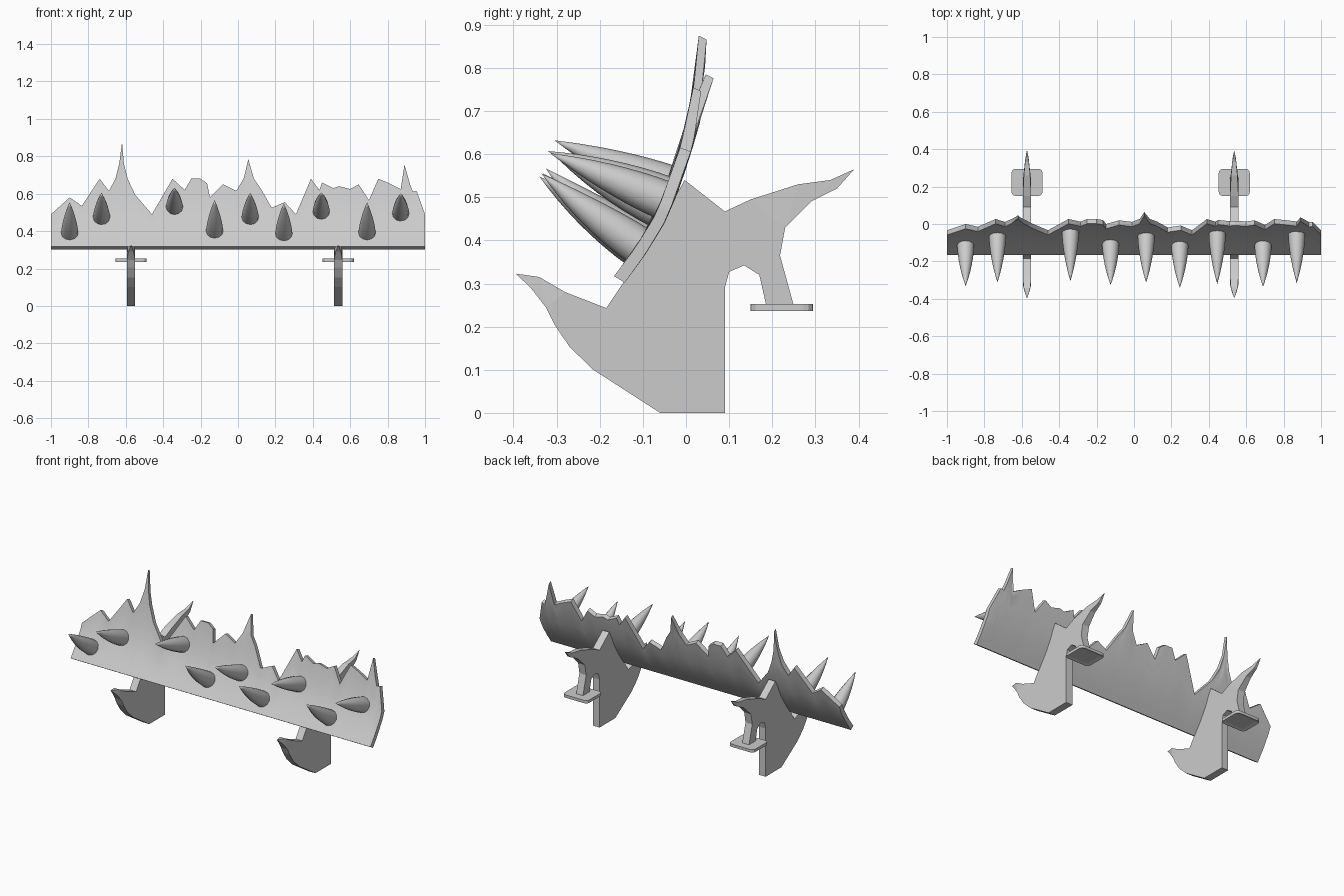
import bpy, bmesh, math
from mathutils import Vector

if "Cube" in bpy.data.objects:
    bpy.data.objects.remove(bpy.data.objects["Cube"])


def finish(bm, name, smooth=None):
    bmesh.ops.recalc_face_normals(bm, faces=bm.faces[:])
    me = bpy.data.meshes.new(name)
    bm.to_mesh(me)
    bm.free()
    ob = bpy.data.objects.new(name, me)
    bpy.context.collection.objects.link(ob)
    if smooth:
        bpy.ops.object.select_all(action='DESELECT')
        ob.select_set(True)
        bpy.context.view_layer.objects.active = ob
        bpy.ops.object.shade_smooth_by_angle(angle=math.radians(smooth))
    return ob


# Front surface of the curved plate: (z, y)
CURVE = [(.317, -.167), (.38, -.12), (.45, -.076), (.52, -.045), (.61, -.015),
         (.69, .004), (.755, .017), (.79, .025), (.88, .03)]


def plate_y(z):
    for (z0, y0), (z1, y1) in zip(CURVE, CURVE[1:]):
        if z <= z1:
            return y0 + (y1 - y0) * (z - z0) / (z1 - z0)
    return CURVE[-1][1]


def plate_normal(z):
    slope = (plate_y(z + .05) - plate_y(z - .04)) / .09
    return Vector((0, -1, slope)).normalized()


# Jagged plate: columns following the torn top edge (x, z)
EDGE = [(-1, .49), (-.9, .58), (-.835, .535), (-.74, .68), (-.69, .615), (-.655, .68),
        (-.635, .76), (-.62, .875), (-.61, .76), (-.59, .68), (-.55, .595), (-.46, .49),
        (-.35, .68), (-.285, .62), (-.25, .68), (-.2, .68), (-.165, .655), (-.15, .58),
        (-.08, .65), (-.01, .615), (.03, .68), (.055, .785), (.085, .68), (.12, .63),
        (.18, .525), (.25, .555), (.31, .49), (.39, .68), (.435, .62), (.45, .66),
        (.51, .63), (.54, .64), (.6, .625), (.645, .65), (.7, .565), (.75, .68),
        (.81, .655), (.87, .625), (.89, .755), (.92, .65), (.935, .61), (.955, .615), (1, .49)]
ROWS = 9
bm = bmesh.new()
loops = []
for x, top in EDGE:
    front, back = [], []
    for i in range(ROWS + 1):
        t = i / ROWS
        z = .317 + (top - .317) * t
        y = plate_y(z)
        if abs(x - .055) < .01:          # this peak leans backwards
            y += .022 * t ** 6
        front.append(bm.verts.new((x, y, z)))
        thick = .025 if z < .7 else .018
        back.append(bm.verts.new((x, y + thick, z - .015 + .006 * t)))
    loops.append(front + back[::-1])
for a, b in zip(loops, loops[1:]):
    n = len(a)
    for i in range(n):
        j = (i + 1) % n
        bm.faces.new((a[i], b[i], b[j], a[j]))
bm.faces.new(loops[0])
bm.faces.new(loops[-1])
finish(bm, "jagged_plate", 25)


# Curved horns: x, base height, tip y, tip z
HORNS = [(-.9, .39, -.332, .555), (-.73, .475, -.312, .605), (-.34, .53, -.305, .632),
         (-.125, .40, -.325, .567), (.065, .475, -.312, .605), (.245, .385, -.34, .548),
         (.445, .505, -.32, .607), (.69, .39, -.335, .555), (.87, .495, -.315, .602)]


def horn(x, zb, yt, zt, r=.046, sides=12, rings=8):
    nrm = plate_normal(zb)
    p0 = Vector((x, plate_y(zb), zb)) - nrm * .01
    p2 = Vector((x, yt, zt))
    p1 = p0 + nrm * (p2 - p0).length * .55
    bm = bmesh.new()
    side = Vector((1, 0, 0))
    prev = None
    for k in range(rings):
        t = k / rings
        c = p0 * (1 - t) ** 2 + p1 * 2 * t * (1 - t) + p2 * t * t
        d = ((p1 - p0) * (1 - t) + (p2 - p1) * t).normalized()
        up = side.cross(d)
        rad = r * (1 - t ** 1.6)
        ring = [bm.verts.new(c + (side * math.cos(a) + up * math.sin(a)) * rad)
                for a in (2 * math.pi * s / sides for s in range(sides))]
        if prev:
            for s in range(sides):
                q = (s + 1) % sides
                bm.faces.new((prev[s], prev[q], ring[q], ring[s]))
        else:
            bm.faces.new(ring)
        prev = ring
    tip = bm.verts.new(p2)
    for s in range(sides):
        bm.faces.new((prev[s], prev[(s + 1) % sides], tip))
    finish(bm, "horn", 40)


for h in HORNS:
    horn(*h)


# Bracket side profile (y, z), with thinning towards the pointed ends
PROFILE = [(-.06, 0), (.09, 0), (.09, .29), (.10, .327), (.135, .342), (.17, .32),
           (.187, .245), (.251, .245), (.218, .365), (.23, .43), (.29, .49), (.35, .52),
           (.39, .565), (.335, .54), (.26, .53), (.15, .495), (.09, .467), (-.003, .54),
           (-.042, .47), (-.1, .37), (-.147, .3), (-.185, .243), (-.28, .28), (-.34, .315),
           (-.395, .323), (-.36, .29), (-.325, .245), (-.305, .205), (-.27, .153), (-.215, .1)]
THIN = {10: .7, 11: .4, 12: .06, 13: .45, 14: .75, 23: .8, 24: .06, 25: .6}
PARTS = [list(range(10)) + list(range(15, 23)) + [27, 28, 29],
         list(range(9, 16)), list(range(22, 28))]


def bracket(cx, half=.0225):
    bm = bmesh.new()
    sides = [[bm.verts.new((cx + s * half * THIN.get(i, 1), y, z))
              for i, (y, z) in enumerate(PROFILE)] for s in (-1, 1)]
    faces = [bm.faces.new([v[i] for i in part]) for v in sides for part in PARTS]
    a, b = sides
    for i in range(len(a)):
        j = (i + 1) % len(a)
        bm.faces.new((a[i], a[j], b[j], b[i]))
    bmesh.ops.recalc_face_normals(bm, faces=bm.faces[:])
    bmesh.ops.triangulate(bm, faces=faces)
    finish(bm, "bracket")


# Rounded clamp pad under each bracket's rear leg
def pad(cx, cy=.2225, hx=.083, hy=.0725, r=.022):
    bm = bmesh.new()
    ring = []
    for q, (sx, sy) in enumerate(((1, 1), (-1, 1), (-1, -1), (1, -1))):
        for k in range(4):
            a = math.radians(90 * q + 30 * k)
            ring.append(bm.verts.new((cx + sx * (hx - r) + r * math.cos(a),
                                      cy + sy * (hy - r) + r * math.sin(a), .236)))
    base = bm.faces.new(ring)
    ext = bmesh.ops.extrude_face_region(bm, geom=[base], use_keep_orig=True)
    for v in ext["geom"]:
        if isinstance(v, bmesh.types.BMVert):
            v.co.z = .253
    bmesh.ops.recalc_face_normals(bm, faces=bm.faces[:])
    bottom = min(bm.faces, key=lambda f: f.calc_center_median().z)
    bmesh.ops.inset_individual(bm, faces=[bottom], thickness=.018, depth=-.005)
    finish(bm, "clamp_pad")


for cx in (-.572, .536):
    bracket(cx)
    pad(cx)
